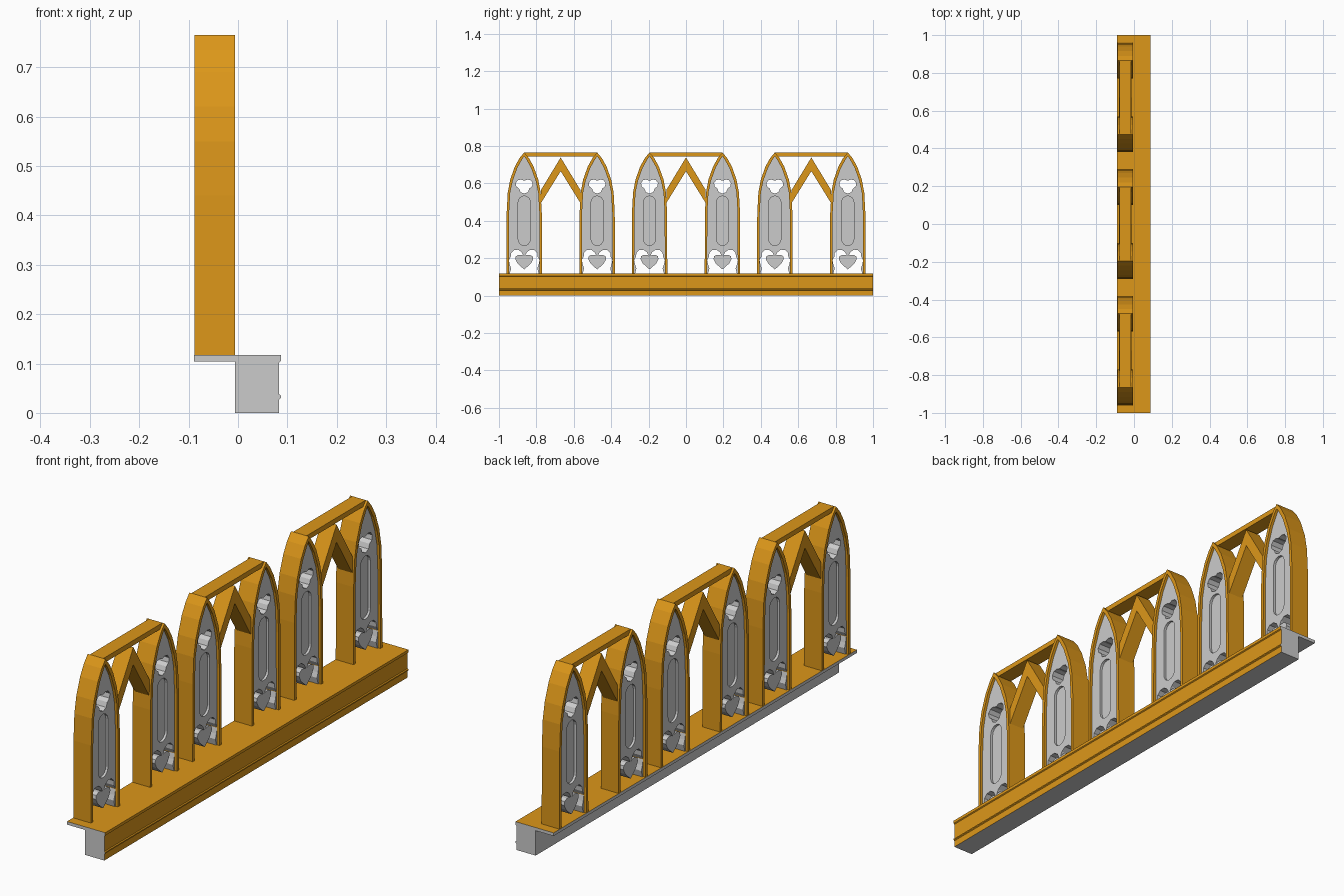
import bpy, bmesh, math

if "Cube" in bpy.data.objects:
    bpy.data.objects.remove(bpy.data.objects["Cube"])

orange = bpy.data.materials.new("orange_paint")
orange.diffuse_color = (0.72, 0.31, 0.01, 1)
orange.use_nodes = True
orange.node_tree.nodes["Principled BSDF"].inputs["Base Color"].default_value = orange.diffuse_color
MID = -0.047          # x centre of the arcade
COLL = bpy.context.scene.collection


def prism(loops, depth):
    """Extrude closed (y, z) loops (outline first, then holes) along x, centred on x = 0."""
    bm = bmesh.new()
    edges = []
    for loop in loops:
        vs = [bm.verts.new((-depth / 2, y, z)) for y, z in loop]
        edges += [bm.edges.new((vs[i - 1], vs[i])) for i in range(len(vs))]
    bmesh.ops.triangle_fill(bm, edges=edges, use_beauty=True)
    res = bmesh.ops.extrude_face_region(bm, geom=bm.faces[:], use_keep_orig=True)
    new = [g for g in res["geom"] if isinstance(g, bmesh.types.BMVert)]
    bmesh.ops.translate(bm, verts=new, vec=(depth, 0, 0))
    bmesh.ops.recalc_face_normals(bm, faces=bm.faces[:])
    me = bpy.data.meshes.new("part")
    bm.to_mesh(me)
    bm.free()
    return me


def add(name, me, loc=(0, 0, 0), mat=None):
    ob = bpy.data.objects.new(name, me)
    ob.location = loc
    if mat and not me.materials:
        me.materials.append(mat)
    COLL.objects.link(ob)
    return ob


def mirror(half):
    """Half outline from the +y side to the centre, mirrored to the -y side."""
    return half + [(-y, z) for y, z in reversed(half) if abs(y) > 1e-6]


def arch(inset):
    half = [(0.095, 0.115), (0.094, 0.44), (0.088, 0.55), (0.075, 0.62),
            (0.05, 0.69), (0.025, 0.735)]
    pts = [(y - inset, z - inset * 0.6 * (z > 0.6)) for y, z in half]
    return mirror(pts + [(0, 0.765 - 1.6 * inset)])


# Base: stepped moulding, orange on the front and top, grey elsewhere
profile = [(-0.006, 0), (0.083, 0), (0.083, 0.027), (0.087, 0.03), (0.087, 0.035),
           (0.083, 0.038), (0.083, 0.102), (0.087, 0.105), (0.087, 0.117),
           (-0.089, 0.117), (-0.089, 0.104), (-0.006, 0.104)]
bm = bmesh.new()
f = bm.faces.new([bm.verts.new((x, -1, z)) for x, z in profile])
res = bmesh.ops.extrude_face_region(bm, geom=[f], use_keep_orig=True)
bmesh.ops.translate(bm, vec=(0, 2, 0),
                    verts=[g for g in res["geom"] if isinstance(g, bmesh.types.BMVert)])
bmesh.ops.recalc_face_normals(bm, faces=bm.faces[:])
for f in bm.faces:
    f.normal_update()
    f.material_index = 0 if f.normal.x > 0.1 or f.normal.z > 0.5 else 1
base = bpy.data.meshes.new("base")
bm.to_mesh(base)
bm.free()
base.materials.append(orange)
base.materials.append(None)
add("base_moulding", base)

# Arch frame: open-bottomed pointed band
frame = prism([arch(0) + arch(0.013)[::-1]], 0.082)

# Panel: pointed infill, open scalloped foot and one pierced opening
foot = mirror([(0.078, 0.115), (0.07, 0.145), (0.077, 0.165), (0.082, 0.19),
               (0.072, 0.208), (0.07, 0.228), (0.055, 0.243), (0.033, 0.245),
               (0.014, 0.232), (0, 0.205)])
opening = [(0, 0.614), (0.018, 0.62), (0.034, 0.617), (0.045, 0.602), (0.042, 0.583),
           (0.027, 0.572), (0.02, 0.553), (0, 0.545)]
opening += [(-y, z) for y, z in opening[-2:0:-1]]
panel_ob = add("panel_blank", prism([arch(0.01) + foot[::-1], opening], 0.06))

# Round-ended slot sunk in both faces of the panel
slot = [(0.032 * math.cos(a), (0.5 if a <= math.pi else 0.3) + 0.032 * math.sin(a))
        for a in [math.pi * i / 8 for i in range(9)]]
slot += [(0.032 * math.cos(a), 0.3 + 0.032 * math.sin(a))
         for a in [math.pi * (1 + i / 8) for i in range(9)]]
slot_mesh = prism([slot], 0.02)
helpers = [panel_ob]
for s in (-1, 1):
    cutter = add("slot_cutter", slot_mesh, (s * 0.03, 0, 0))
    cutter.hide_render = True
    helpers.append(cutter)
    m = panel_ob.modifiers.new("slot", "BOOLEAN")
    m.operation, m.object, m.solver = "DIFFERENCE", cutter, "EXACT"
bpy.context.view_layer.update()
deps = bpy.context.evaluated_depsgraph_get()
panel = bpy.data.meshes.new_from_object(panel_ob.evaluated_get(deps))
for ob in helpers:
    bpy.data.objects.remove(ob)

# Heart, top bar and chevron brace
heart_half = [(0, 0.21), (0.012, 0.217), (0.03, 0.218), (0.045, 0.21), (0.048, 0.195),
              (0.036, 0.172), (0.018, 0.155), (0, 0.14)]
heart = prism([heart_half + [(-y, z) for y, z in heart_half[-2:0:-1]]], 0.06)
bar = prism([[(-0.195, 0.744), (0.195, 0.744), (0.195, 0.765), (-0.195, 0.765)]], 0.062)
brace = prism([[(-0.105, 0.495), (0, 0.665), (0.105, 0.495),
                (0.105, 0.565), (0, 0.738), (-0.105, 0.565)]], 0.066)

# Three bays, each a pair of arches
for bay in (-0.67, 0, 0.67):
    add("top_bar", bar, (MID, bay, 0), orange)
    add("chevron_brace", brace, (MID, bay, 0), orange)
    for side in (-0.195, 0.195):
        loc = (MID, bay + side, 0)
        add("arch_frame", frame, loc, orange)
        add("arch_panel", panel, loc)
        add("heart", heart, loc)
